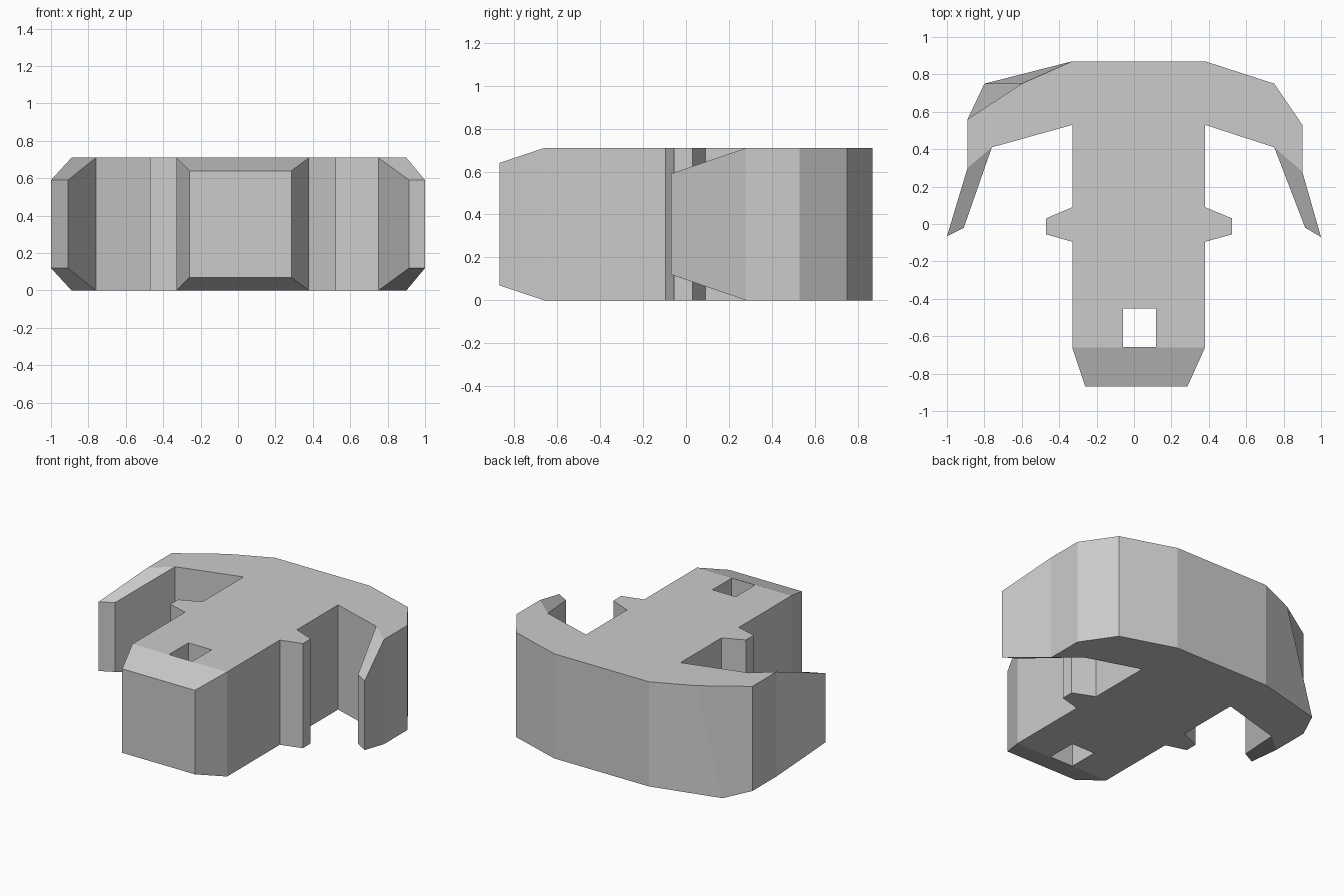
import bpy, bmesh

if "Cube" in bpy.data.objects:
    bpy.data.objects.remove(bpy.data.objects["Cube"])

H = 0.71      # full height
ARM = 0.12    # how far arm tips taper in from top and bottom
NOSE = 0.07   # same for the front nose

# Plan outline: x, y, taper
outline = [
    # back edge and right arm
    (-0.33, 0.87, 0), (0.38, 0.87, 0), (0.75, 0.75, 0), (0.90, 0.53, 0),
    (0.90, 0.28, 0), (1.00, -0.07, ARM), (0.915, -0.02, ARM), (0.75, 0.41, 0),
    # right side of the shaft with its lug
    (0.38, 0.53, 0), (0.38, 0.09, 0), (0.525, 0.03, 0), (0.525, -0.055, 0),
    (0.38, -0.095, 0), (0.38, -0.66, 0),
    # nose
    (0.285, -0.87, NOSE), (-0.26, -0.87, NOSE),
    # left side of the shaft with its lug
    (-0.33, -0.66, 0), (-0.33, -0.095, 0), (-0.47, -0.055, 0),
    (-0.47, 0.03, 0), (-0.33, 0.09, 0), (-0.33, 0.53, 0),
    # left arm
    (-0.76, 0.41, 0), (-0.91, -0.02, ARM), (-1.00, -0.065, ARM),
    (-0.89, 0.30, 0), (-0.89, 0.56, 0), (-0.80, 0.75, 0),
]
n = len(outline)

# Body: two rings joined by walls
bm = bmesh.new()
bottom = [bm.verts.new((x, y, t)) for x, y, t in outline]
top = [bm.verts.new((x, y, H - t)) for x, y, t in outline]
top[-1].co.x = -0.60   # leaning back-left corner
for i in range(n):
    j = (i + 1) % n
    bm.faces.new((bottom[i], bottom[j], top[j], top[i]))

# Flat caps, plus a sloped quad on each tapered tip
for ring in (bottom, top):
    bm.faces.new([v for v, p in zip(ring, outline) if p[2] == 0])
    for i in range(n - 1):
        if outline[i][2] and outline[i + 1][2]:
            bm.faces.new(ring[i - 1:i + 3])
bmesh.ops.recalc_face_normals(bm, faces=bm.faces[:])
mesh = bpy.data.meshes.new("hooked_body")
bm.to_mesh(mesh)
bm.free()
body = bpy.data.objects.new("hooked_body", mesh)
bpy.context.collection.objects.link(body)

# Square through-hole behind the nose
bpy.ops.mesh.primitive_cube_add(size=1, location=(0.03, -0.554, H / 2))
cutter = bpy.context.object
cutter.name = "hole_cutter"
cutter.scale = (0.175, 0.207, 2)
cutter.hide_render = True
mod = body.modifiers.new("hole", 'BOOLEAN')
mod.operation = 'DIFFERENCE'
mod.solver = 'EXACT'
mod.object = cutter
bpy.context.view_layer.objects.active = body
bpy.ops.object.modifier_apply(modifier=mod.name)
bpy.data.objects.remove(cutter)
